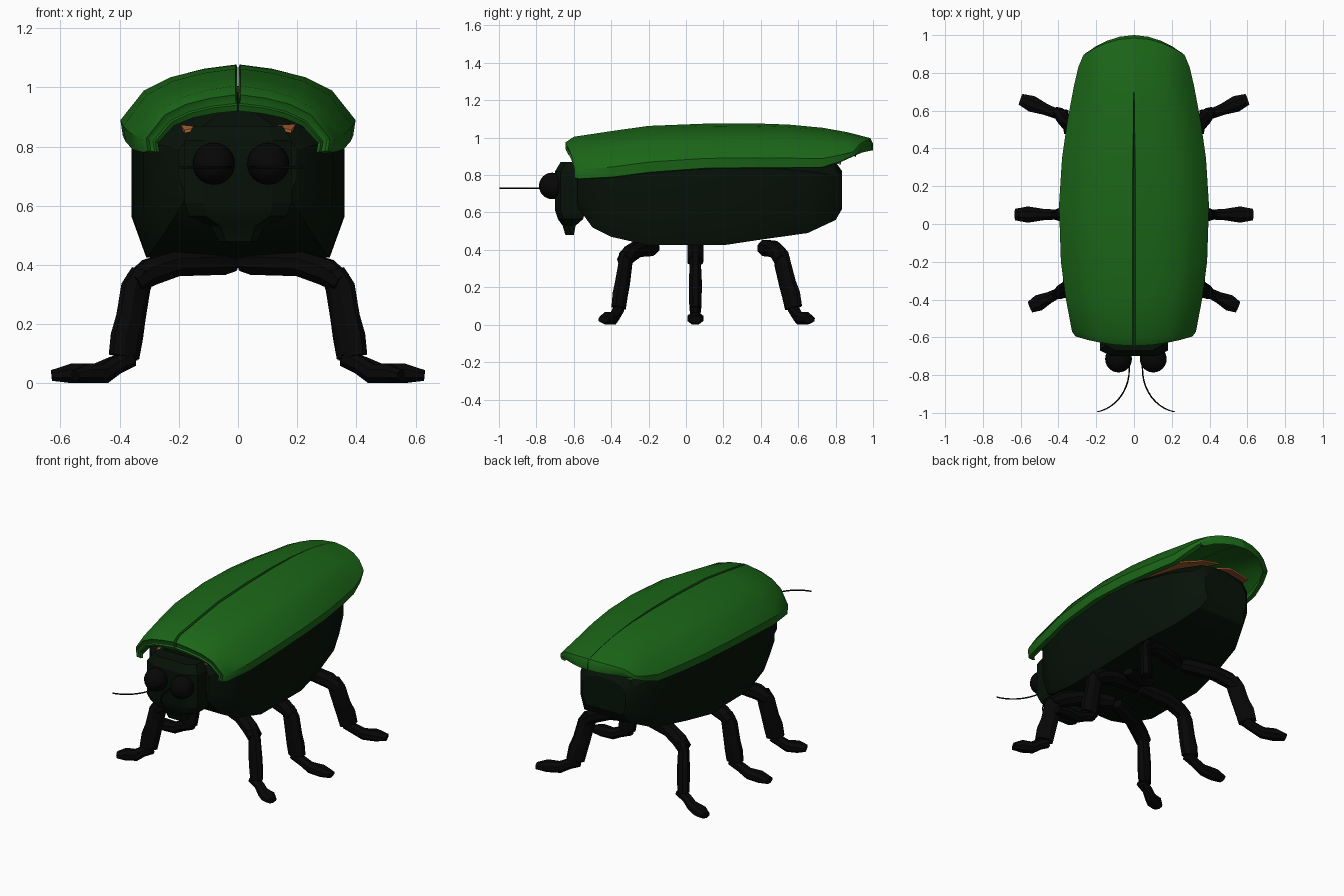
import bpy, bmesh, math
from mathutils import Vector

if "Cube" in bpy.data.objects:
    bpy.data.objects.remove(bpy.data.objects["Cube"])


def material(name, rgb):
    m = bpy.data.materials.new(name)
    m.diffuse_color = (*rgb, 1)
    m.use_nodes = True
    m.node_tree.nodes["Principled BSDF"].inputs["Base Color"].default_value = m.diffuse_color
    return m


GREEN = material("shell_green", (0.011, 0.135, 0.009))
DARK = material("body_dark", (0.002, 0.006, 0.0025))
BLACK = material("leg_black", (0.002, 0.002, 0.002))
ORANGE = material("wing_orange", (0.40, 0.12, 0.03))


def finish(name, bm, mat, angle=30):
    bmesh.ops.recalc_face_normals(bm, faces=bm.faces)
    me = bpy.data.meshes.new(name)
    bm.to_mesh(me)
    bm.free()
    ob = bpy.data.objects.new(name, me)
    bpy.context.collection.objects.link(ob)
    me.materials.append(mat)
    bpy.ops.object.select_all(action='DESELECT')
    bpy.context.view_layer.objects.active = ob
    ob.select_set(True)
    bpy.ops.object.shade_smooth_by_angle(angle=math.radians(angle))
    return ob


def add_loft(bm, rings):
    """Skin closed rings of equal even length; ends are closed with quad strips."""
    vs = [[bm.verts.new(p) for p in r] for r in rings]
    n = len(vs[0])
    for a, b in zip(vs, vs[1:]):
        for i in range(n):
            j = (i + 1) % n
            bm.faces.new((a[i], a[j], b[j], b[i]))
    for r in (vs[0], vs[-1]):
        for i in range(n // 2 - 1):
            bm.faces.new((r[i], r[i + 1], r[n - 2 - i], r[n - 1 - i]))


def add_tube(bm, stations, sides=8):
    """Stations are (centre, half width sideways, half height)."""
    pts = [Vector(s[0]) for s in stations]
    k = 1 / math.cos(math.pi / sides)
    ang = [2 * math.pi * (i + 0.5) / sides for i in range(sides)]
    flat = (pts[-1] - pts[0]) * Vector((1, 1, 0))
    side = Vector((-flat.y, flat.x, 0)).normalized()
    rings = []
    for i, (_, w, h) in enumerate(stations):
        d = (pts[min(i + 1, len(pts) - 1)] - pts[max(i - 1, 0)]).normalized()
        up = d.cross(side).normalized()
        rings.append([pts[i] + side * w * k * math.cos(a) + up * h * k * math.sin(a) for a in ang])
    add_loft(bm, rings)


# Body: y, half width, bottom z, shoulder z, top z
bm = bmesh.new()
rings = []
for y, w, zb, zs, zt in [(-0.58, 0.20, 0.63, 0.84, 0.92), (-0.50, 0.28, 0.52, 0.86, 0.95),
                         (-0.40, 0.32, 0.47, 0.87, 0.96), (-0.20, 0.355, 0.425, 0.88, 0.98),
                         (0.20, 0.36, 0.425, 0.89, 0.99), (0.40, 0.332, 0.455, 0.89, 0.98),
                         (0.65, 0.265, 0.49, 0.87, 0.93), (0.80, 0.19, 0.56, 0.85, 0.87),
                         (0.835, 0.155, 0.62, 0.80, 0.82)]:
    lo, hi = zb + (zs - zb) * 0.30, zs - 0.05
    half = [(0.30, zb), (0.86, zb), (1, lo), (1, hi), (0.8, zs), (0.25, zt)]
    rings.append([(u * w, y, z) for u, z in half] + [(-u * w, y, z) for u, z in reversed(half)])
add_loft(bm, rings)
finish("body", bm, DARK)

# Head with tapering mouth: z, half width, front y, back y
bm = bmesh.new()
rings = []
for z, w, f, b in [(0.48, 0.065, -0.645, -0.60), (0.53, 0.09, -0.66, -0.59), (0.565, 0.165, -0.685, -0.55),
                   (0.61, 0.18, -0.70, -0.54), (0.82, 0.18, -0.70, -0.54), (0.87, 0.15, -0.67, -0.54)]:
    half = [(0.65 * w, f), (w, f + 0.03), (w, b)]
    rings.append([(x, y, z) for x, y in half] + [(-x, y, z) for x, y in reversed(half)])
add_loft(bm, rings)
finish("head", bm, DARK, 20)

# Wing case: y, half width, crest z, edge z, bend of outer edge along y
SHELL = [(-0.635, 0.300, 0.955, 0.785, 0.05), (-0.645, 0.310, 0.975, 0.785, 0.05),
         (-0.60, 0.328, 1.005, 0.78, 0.03), (-0.40, 0.362, 1.035, 0.79, 0.01),
         (-0.20, 0.387, 1.063, 0.815, 0), (0.10, 0.397, 1.075, 0.837, 0),
         (0.35, 0.381, 1.077, 0.84, 0), (0.55, 0.352, 1.07, 0.84, 0),
         (0.73, 0.318, 1.053, 0.842, 0), (0.86, 0.295, 1.03, 0.875, -0.03),
         (0.985, 0.268, 0.998, 0.905, -0.09), (1.0, 0.255, 0.968, 0.90, -0.095)]
ARC = [(0, 0), (0.3, 0.06), (0.57, 0.17), (0.8, 0.36), (1.0, 0.78), (0.98, 1)]


def wing_case(s):
    bm = bmesh.new()
    rings = []
    for y, w, zt, ze, bend in SHELL:
        gap = 0.001 + 0.007 * max(0, min(1, (0.65 - y) / 0.4))
        outer = [(s * max(gap, u * w), y + bend * u * u, zt - (zt - ze) * f) for u, f in ARC]
        inner = [(s * max(0.001, u * (w - 0.03)), y + bend * u * u,
                  zt - 0.035 * (1 - f * 0.9) - (zt - ze) * f) for u, f in ARC]
        rings.append(outer + inner[::-1])
    add_loft(bm, rings)
    return bm


# Folded wing under each case: y, inner x, outer x, inner z, outer z
WING = [(-0.57, 0.10, 0.18, 0.875, 0.855), (-0.30, 0.0, 0.24, 0.985, 0.935),
        (0.30, 0.0, 0.27, 1.005, 0.95), (0.65, 0.01, 0.23, 0.965, 0.91), (0.83, 0.05, 0.17, 0.89, 0.865)]

# Legs: y of hip, knee, ankle and toe, with the reach of the toe
LEGS = {"front": (-0.17, -0.32, -0.36, -0.44), "middle": (0.05, 0.05, 0.05, 0.05),
        "rear": (0.41, 0.51, 0.575, 0.66)}
TOE_X = {"front": 0.55, "middle": 0.63, "rear": 0.60}

for s, side in ((1, "right"), (-1, "left")):
    finish(side + "_wing_case", wing_case(s), GREEN, 40)

    bm = bmesh.new()
    add_loft(bm, [[(s * a, y, za), (s * b, y, zb), (s * b, y, zb - 0.01), (s * a, y, za - 0.01)]
                  for y, a, b, za, zb in WING])
    finish(side + "_wing", bm, ORANGE)

    # Eye
    bm = bmesh.new()
    bmesh.ops.create_uvsphere(bm, u_segments=24, v_segments=16, radius=0.071)
    bmesh.ops.translate(bm, verts=bm.verts, vec=(0.01 + s * 0.092, -0.715, 0.742))
    finish(side + "_eye", bm, BLACK, 60)

    # Feeler: an arc sweeping forward and outward
    bm = bmesh.new()
    arc = [(0.03, -0.69)] + [(0.24 - 0.205 * math.cos(t * 0.14),
                              -0.77 - 0.228 * math.sin(t * 0.14)) for t in range(11)]
    add_tube(bm, [((0.01 + s * x, y, 0.73), 0.004, 0.004) for x, y in arc], 6)
    finish(side + "_feeler", bm, BLACK, 60)

    for name, (hip, knee, ankle, toe) in LEGS.items():
        d = TOE_X[name] - 0.39

        def at(x, a, b, t, z):
            return (s * x, a + (b - a) * t, z)

        bm = bmesh.new()
        # Thigh
        add_tube(bm, [(at(0.01, hip, knee, 0, 0.41), 0.03, 0.03), (at(0.05, hip, knee, 0.15, 0.41), 0.043, 0.043),
                      (at(0.21, hip, knee, 0.6, 0.405), 0.043, 0.043), (at(0.30, hip, knee, 0.9, 0.375), 0.043, 0.045),
                      (at(0.35, hip, knee, 1.05, 0.34), 0.042, 0.035)])
        # Shin
        add_tube(bm, [(at(0.32, knee, ankle, 0, 0.375), 0.035, 0.04), (at(0.345, knee, ankle, 0.1, 0.325), 0.03, 0.05),
                      (at(0.362, knee, ankle, 0.5, 0.22), 0.035, 0.05), (at(0.375, knee, ankle, 0.8, 0.16), 0.034, 0.055),
                      (at(0.385, knee, ankle, 1, 0.09), 0.032, 0.052)])
        # Foot
        add_tube(bm, [(at(0.36, ankle, toe, 0, 0.085), 0.03, 0.028), (at(0.39 + d * 0.15, ankle, toe, 0.15, 0.06), 0.027, 0.03),
                      (at(0.39 + d * 0.38, ankle, toe, 0.38, 0.034), 0.03, 0.033),
                      (at(0.39 + d * 0.72, ankle, toe, 0.72, 0.034), 0.043, 0.033),
                      (at(0.39 + d, ankle, toe, 1, 0.027), 0.03, 0.018)])
        finish(f"{side}_{name}_leg", bm, BLACK)
